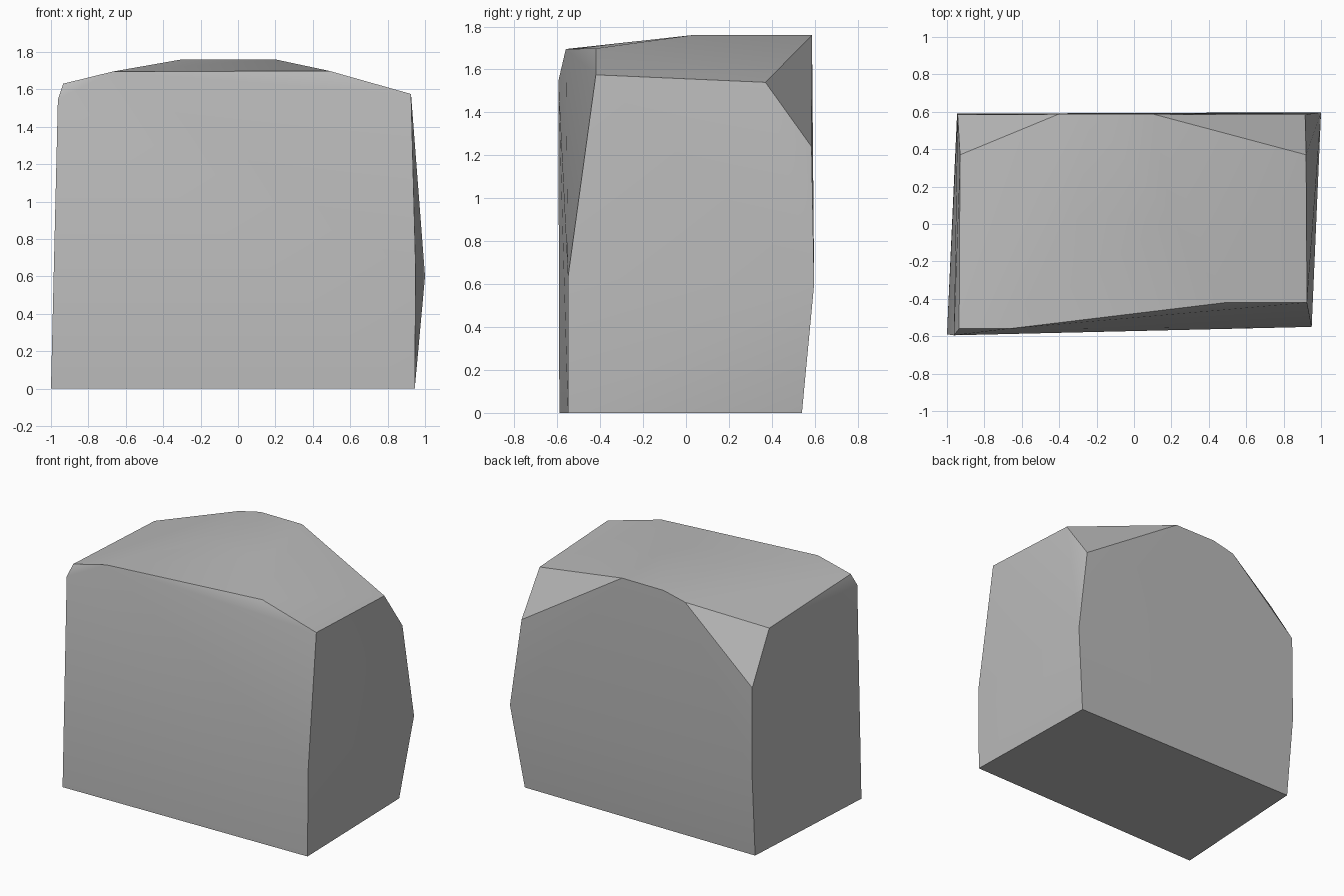
import bpy
import bmesh
from math import radians

cube = bpy.data.objects.get("Cube")
if cube:
    bpy.data.objects.remove(cube, do_unlink=True)

# Stone colour
stone = bpy.data.materials.new("stone_grey")
stone.use_nodes = True
colour = (0.5, 0.5, 0.5, 1)
stone.diffuse_color = colour
stone.node_tree.nodes["Principled BSDF"].inputs["Base Color"].default_value = colour

# Corners of the chipped block, grouped by the edge they belong to
front_left = [(-1, -.59, 0), (-.963, -.595, 1.545), (-.935, -.56, 1.63), (-.67, -.56, 1.695)]
front_right = [(.945, -.55, 0), (.95, -.55, .63), (.925, -.42, 1.575), (.49, -.42, 1.698)]
back_left = [(-.935, .54, 0), (-.946, .59, .59), (-.943, .585, 1.24), (-.93, .37, 1.59)]
back_right = [(.92, .54, 0), (1, .597, .6), (.915, .585, 1.24), (.92, .37, 1.54)]
crest = [(-.404, .587, 1.72), (-.23, .587, 1.76), (.105, .587, 1.76),
         (-.3, .03, 1.76), (.2, .03, 1.76)]

# Wrap the corners in a convex skin and merge its flat areas
bm = bmesh.new()
for p in front_left + front_right + back_left + back_right + crest:
    bm.verts.new(p)
bmesh.ops.convex_hull(bm, input=bm.verts[:])
bmesh.ops.dissolve_limit(bm, angle_limit=radians(1), verts=bm.verts[:], edges=bm.edges[:])
bmesh.ops.recalc_face_normals(bm, faces=bm.faces[:])
mesh = bpy.data.meshes.new("rock")
bm.to_mesh(mesh)
bm.free()
mesh.materials.append(stone)

rock = bpy.data.objects.new("rock", mesh)
bpy.context.collection.objects.link(rock)

# Smooth the gentle bends, keep the chipped edges sharp
bpy.ops.object.select_all(action='DESELECT')
rock.select_set(True)
bpy.context.view_layer.objects.active = rock
bpy.ops.object.shade_smooth_by_angle(angle=radians(30))
